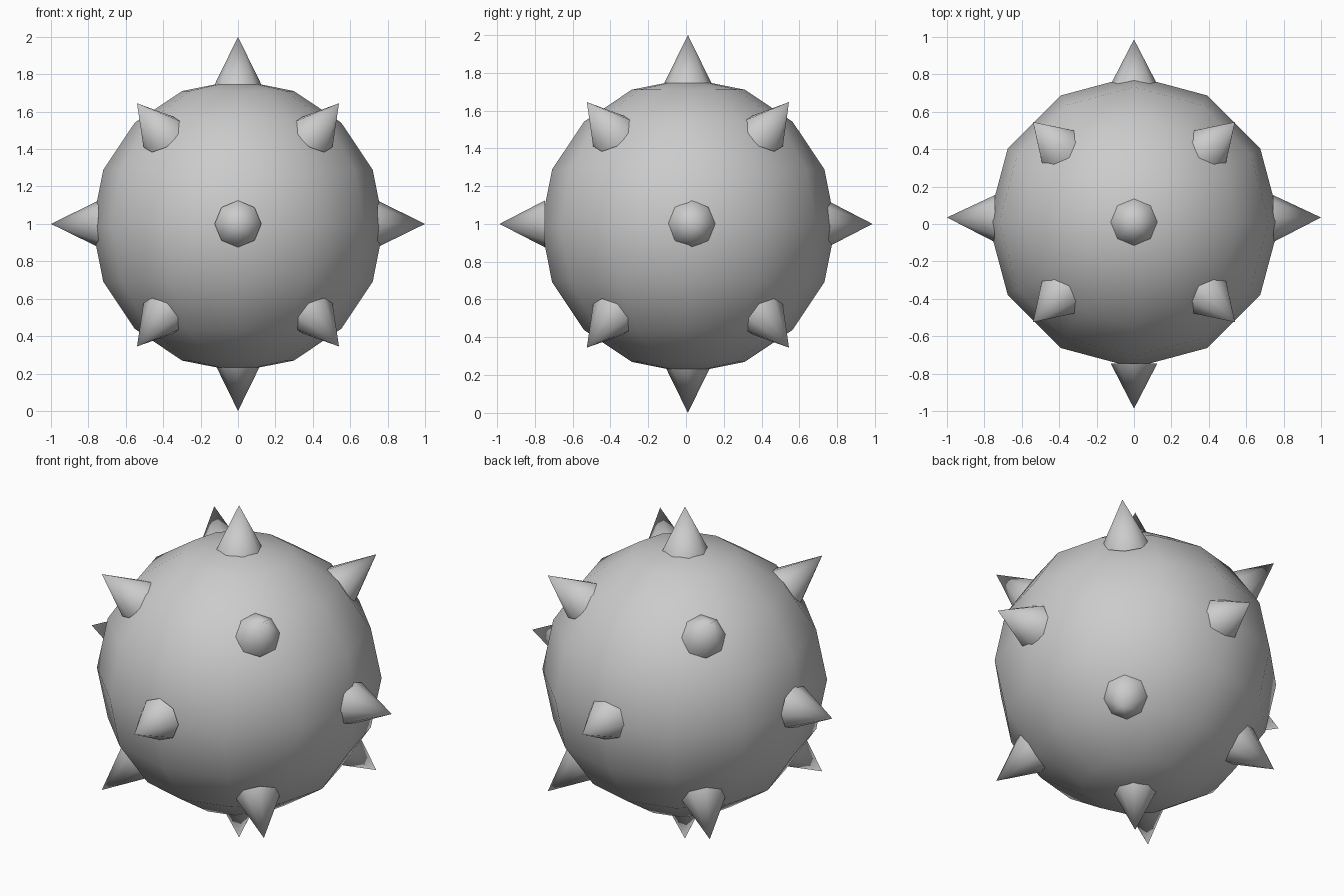
import bpy
from mathutils import Vector

if "Cube" in bpy.data.objects:
    bpy.data.objects.remove(bpy.data.objects["Cube"])

CENTRE = Vector((0, 0.012, 0.99))


def smooth(obj, angle):
    bpy.ops.object.select_all(action='DESELECT')
    obj.select_set(True)
    bpy.context.view_layer.objects.active = obj
    bpy.ops.object.shade_smooth_by_angle(angle=angle)


def spike(name, tip, base):
    # eight-sided cone from base centre to tip
    tip, base = Vector(tip), Vector(base)
    axis = tip - base
    bpy.ops.mesh.primitive_cone_add(vertices=8, radius1=0.125, radius2=0,
                                    depth=axis.length, location=(tip + base) / 2)
    obj = bpy.context.object
    obj.name = name
    obj.rotation_euler = axis.to_track_quat('Z', 'Y').to_euler()
    smooth(obj, 0.9)


# round body
bpy.ops.mesh.primitive_uv_sphere_add(segments=12, ring_count=8, radius=0.78, location=CENTRE)
body = bpy.context.object
body.name = "ball_body"
smooth(body, 0.9)

# spikes along the axes
spike("spike_top", (0, 0.01, 2.0), (0, 0.01, 1.745))
spike("spike_bottom", (0, 0.01, 0.0), (0, 0.01, 0.255))
for s, side in ((-1, "left"), (1, "right")):
    spike("spike_" + side, (s, 0.035, 1), (s * 0.745, 0.03, 1))
for s, side in ((-1, "front"), (1, "back")):
    spike("spike_" + side, (0, s * 0.987, 1), (0, s * 0.745, 1))

# spikes on the diagonals
for x in (-1, 1):
    for y in (-1, 1):
        for z in (-1, 1):
            tip = Vector((x * 0.54, 0.01 + y * 0.535, 0.995 + z * 0.65))
            spike("spike_diagonal", tip, CENTRE + (tip - CENTRE) * 0.745)
